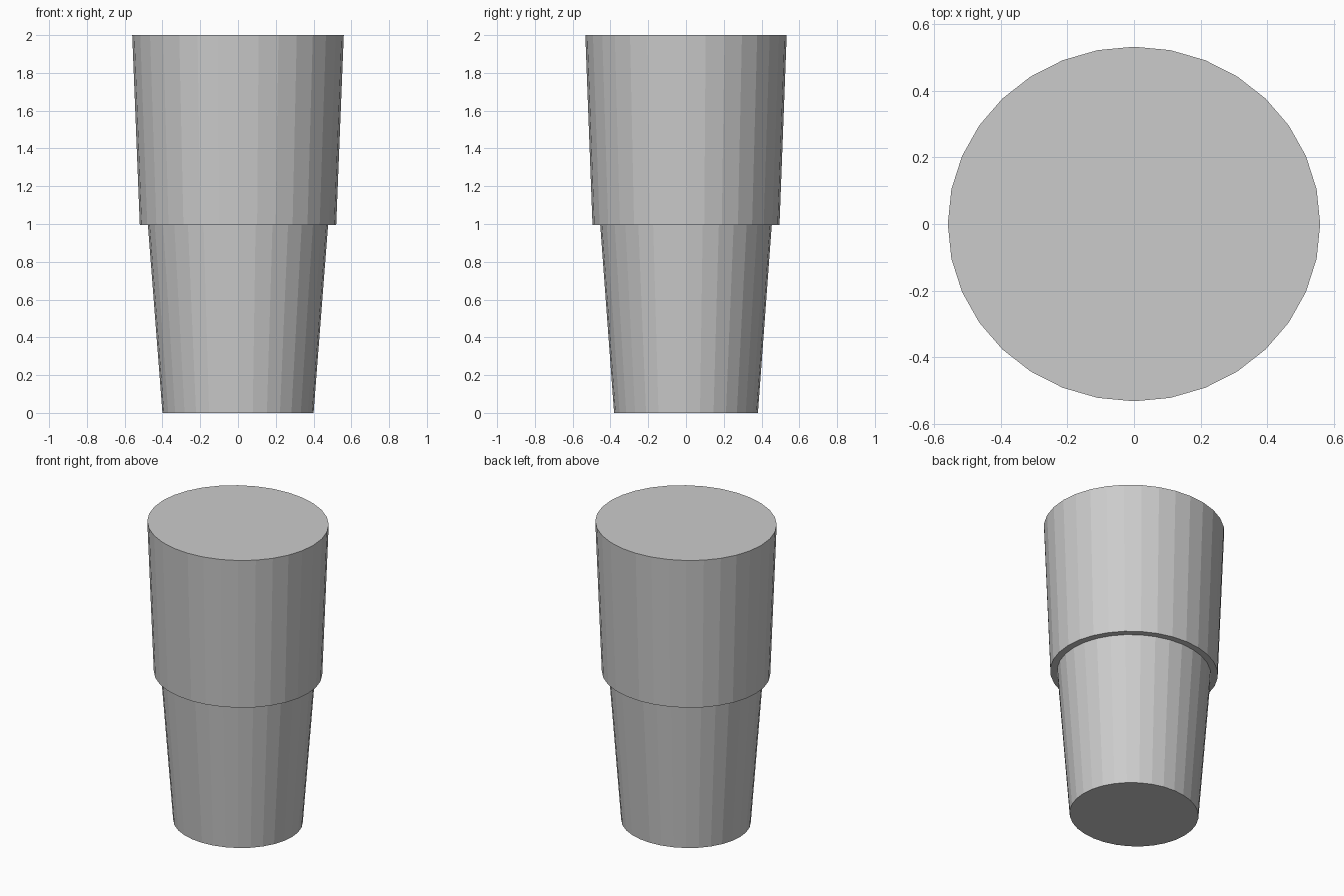
import bpy
import bmesh
from math import cos, sin, tau

if "Cube" in bpy.data.objects:
    bpy.data.objects.remove(bpy.data.objects["Cube"])

SIDES = 32
DEPTH_RATIO = 0.952  # the body is slightly oval: narrower in y

# (x radius, z) up the outside: tapered lower body, ledge, wider upper body
PROFILE = [(0.40, 0.0), (0.477, 0.995), (0.52, 0.995), (0.56, 2.0)]


def lathe(name, profile):
    bm = bmesh.new()
    rings = [[bm.verts.new((r * cos(tau * i / SIDES),
                            r * DEPTH_RATIO * sin(tau * i / SIDES), z))
              for i in range(SIDES)] for r, z in profile]
    for low, high in zip(rings, rings[1:]):
        for i in range(SIDES):
            j = (i + 1) % SIDES
            bm.faces.new((low[i], low[j], high[j], high[i]))
    # flat base and flat top
    bm.faces.new(rings[0][::-1])
    bm.faces.new(rings[-1])
    mesh = bpy.data.meshes.new(name)
    bm.to_mesh(mesh)
    bm.free()
    obj = bpy.data.objects.new(name, mesh)
    bpy.context.collection.objects.link(obj)
    return obj


# Stepped, tapered tumbler body
lathe("stepped_tumbler", PROFILE)
